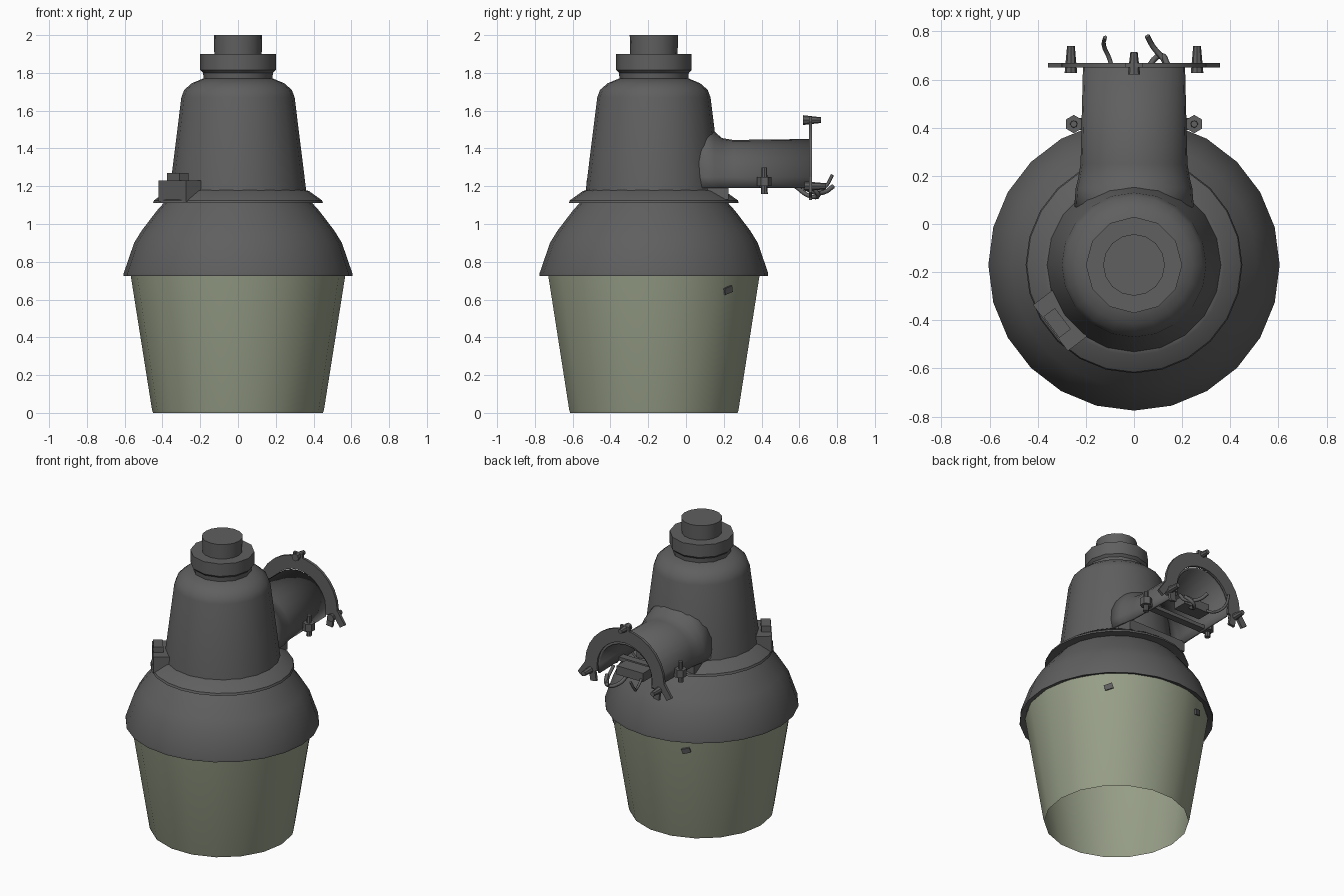
import bpy, bmesh, math
from mathutils import Matrix, Vector

cube = bpy.data.objects.get("Cube")
if cube:
    bpy.data.objects.remove(cube)

AXIS_Y = -0.17


def material(name, rgb):
    m = bpy.data.materials.new(name)
    m.use_nodes = True
    m.diffuse_color = (*rgb, 1)
    bsdf = m.node_tree.nodes["Principled BSDF"]
    bsdf.inputs["Base Color"].default_value = (*rgb, 1)
    bsdf.inputs["Roughness"].default_value = 0.6
    return m


METAL = material("dark grey metal", (0.115, 0.115, 0.115))
GLASS = material("pale green glass", (0.31, 0.345, 0.245))


def finish(name, bm, mat=METAL, angle=35, recalc=True):
    if recalc:
        bmesh.ops.recalc_face_normals(bm, faces=bm.faces)
    me = bpy.data.meshes.new(name)
    bm.to_mesh(me)
    bm.free()
    me.materials.append(mat)
    for p in me.polygons:
        p.use_smooth = True
    me.set_sharp_from_angle(angle=math.radians(angle))
    ob = bpy.data.objects.new(name, me)
    bpy.context.collection.objects.link(ob)
    return ob


def loft(bm, rings, closed=True):
    """Bridge equal-length rings of points with quads."""
    rows = [[bm.verts.new(p) for p in r] for r in rings]
    n = len(rows[0])
    for a, b in zip(rows, rows[1:]):
        for i in range(n if closed else n - 1):
            j = (i + 1) % n
            bm.faces.new((a[i], a[j], b[j], b[i]))
    return rows


def lathe(name, profile, sides, mat=METAL, cap_top=False, cap_bottom=False):
    bm = bmesh.new()
    rings = []
    for r, z in profile:
        rings.append([(r * math.cos(math.tau * i / sides),
                       AXIS_Y + r * math.sin(math.tau * i / sides), z)
                      for i in range(sides)])
    rows = loft(bm, rings)
    if cap_top:
        bm.faces.new(rows[-1])
    if cap_bottom:
        bm.faces.new(rows[0])
    return finish(name, bm, mat)


def box(name, size, loc, rot=(0, 0, 0), mat=METAL):
    bm = bmesh.new()
    bmesh.ops.create_cube(bm, size=1)
    bmesh.ops.scale(bm, vec=size, verts=bm.verts)
    ob = finish(name, bm, mat)
    ob.location, ob.rotation_euler = loc, rot
    return ob


def rod(name, start, end, r1, r2, sides=8):
    a, b = Vector(start), Vector(end)
    bm = bmesh.new()
    bmesh.ops.create_cone(bm, cap_ends=True, segments=sides,
                          radius1=r1, radius2=r2, depth=(b - a).length)
    turn = (b - a).to_track_quat('Z', 'Y').to_matrix().to_4x4()
    bm.transform(Matrix.Translation((a + b) / 2) @ turn)
    return finish(name, bm)


def wire(name, points, radius):
    cu = bpy.data.curves.new(name, 'CURVE')
    cu.dimensions = '3D'
    cu.bevel_depth, cu.bevel_resolution, cu.resolution_u = radius, 1, 4
    cu.use_fill_caps = True
    sp = cu.splines.new('BEZIER')
    sp.bezier_points.add(len(points) - 1)
    for bp, p in zip(sp.bezier_points, points):
        bp.co = p
        bp.handle_left_type = bp.handle_right_type = 'AUTO'
    cu.materials.append(METAL)
    ob = bpy.data.objects.new(name, cu)
    bpy.context.collection.objects.link(ob)


# Open-bottomed refractor and the domed shade above it
lathe("refractor", [(0.45, 0.0), (0.455, 0.015), (0.57, 0.74)], 18, GLASS)
lathe("shade", [(0.565, 0.74), (0.605, 0.725), (0.605, 0.74), (0.55, 0.9),
                (0.51, 0.965), (0.43, 1.07), (0.385, 1.12)], 24, cap_top=True)

# Flange, tapered body, neck collar and sensor cap
lathe("flange", [(0.38, 1.11), (0.45, 1.11), (0.445, 1.125), (0.375, 1.175),
                 (0.355, 1.18)], 24, cap_top=True, cap_bottom=True)
lathe("body", [(0.362, 1.17), (0.3, 1.67), (0.285, 1.71), (0.245, 1.745),
               (0.185, 1.77)], 20, cap_top=True)
lathe("neck_collar", [(0.18, 1.75), (0.185, 1.8), (0.2, 1.815), (0.2, 1.9)],
      12, cap_top=True)
lathe("sensor_cap", [(0.125, 1.88), (0.128, 2.0)], 16, cap_top=True)

# Side arm: an arched channel that flares into the body, open underneath
bm = bmesh.new()
sections = []
for y, half, top in [(0.655, 0.212, 1.45), (0.25, 0.222, 1.445),
                     (0.19, 0.232, 1.455), (0.15, 0.242, 1.49),
                     (0.05, 0.25, 1.56)]:
    arch = [(half, y, 1.19)]
    for i in range(13):
        a = math.pi * i / 12
        arch.append((half * math.cos(a), y, 1.25 + (top - 1.25) * math.sin(a)))
    sections.append(arch + [(-half, y, 1.19)])
loft(bm, sections, closed=False)
arm = finish("arm", bm)
mod = arm.modifiers.new("wall", 'SOLIDIFY')
mod.thickness = 0.015
# Keep the wall inside the arch outline
mod.offset = -1 if arm.data.polygons[7].normal.z > 0 else 1
box("arm_root", (0.44, 0.3, 0.07), (0, 0.075, 1.165))

# Horseshoe mounting plate at the end of the arm
bm = bmesh.new()
rings = []
for i in range(17):
    a = math.pi * (-0.06 + 1.12 * i / 16)
    c, s = math.cos(a), math.sin(a)
    rings.append([(r * c, y, 1.245 + r * s)
                  for r, y in [(0.21, 0.65), (0.3, 0.65), (0.3, 0.668), (0.21, 0.668)]])
rows = loft(bm, rings)
bm.faces.new(rows[0])
bm.faces.new(rows[-1])
finish("mounting_plate", bm)
box("plate_top_lug", (0.07, 0.018, 0.05), (0, 0.659, 1.545))
rod("top_bolt", (0, 0.62, 1.55), (0, 0.715, 1.55), 0.026, 0.015)

# Crossbar under the arm
box("clamp_bar", (0.5, 0.05, 0.025), (0, 0.415, 1.205))

for side, label in ((1, "left"), (-1, "right")):
    # Forked feet of the plate with their bolts
    for k, (x, z, tilt) in enumerate([(0.31, 1.195, 0.6), (0.245, 1.18, -0.15)]):
        box(f"{label}_plate_foot_{k + 1}", (0.045, 0.018, 0.1),
            (side * x, 0.659, z), (0, -side * tilt, 0))
    rod(f"{label}_foot_bolt", (side * 0.262, 0.628, 1.2),
        (side * 0.262, 0.74, 1.2), 0.026, 0.016)
    # Clamp bolts beside the arm
    rod(f"{label}_clamp_bolt", (side * 0.25, 0.415, 1.16),
        (side * 0.25, 0.415, 1.3), 0.018, 0.014)
    rod(f"{label}_clamp_nut", (side * 0.25, 0.415, 1.2),
        (side * 0.25, 0.415, 1.25), 0.038, 0.038, 6)
    # Small clips low on the rim at the back
    ang = math.radians(45 if side > 0 else 115)
    box(f"{label}_rim_clip", (0.012, 0.055, 0.035),
        (0.555 * math.cos(ang), AXIS_Y + 0.555 * math.sin(ang), 0.65),
        (0.3, 0.16, ang))

# Terminal block and loose wires at the arm mouth
box("terminal_block", (0.2, 0.1, 0.06), (0, 0.56, 1.22))
wire("right_wire", [(-0.08, 0.58, 1.22), (-0.1, 0.68, 1.17),
                    (-0.125, 0.74, 1.2), (-0.12, 0.775, 1.26)], 0.009)
wire("left_wire", [(0.13, 0.6, 1.24), (0.13, 0.67, 1.17),
                   (0.08, 0.735, 1.17), (0.055, 0.78, 1.2)], 0.012)
wire("middle_wire", [(0.03, 0.58, 1.2), (0.06, 0.65, 1.15),
                     (0.11, 0.7, 1.15), (0.14, 0.66, 1.2)], 0.012)

# Latch on the flange, turned to follow the rim
turn = math.radians(217)
for name, size, dist, z in [("latch_base", (0.1, 0.24, 0.11), 0.385, 1.175),
                            ("latch_lever", (0.06, 0.11, 0.05), 0.4, 1.245)]:
    box(name, size, (dist * math.cos(turn), AXIS_Y + dist * math.sin(turn), z),
        (0, 0, turn))
